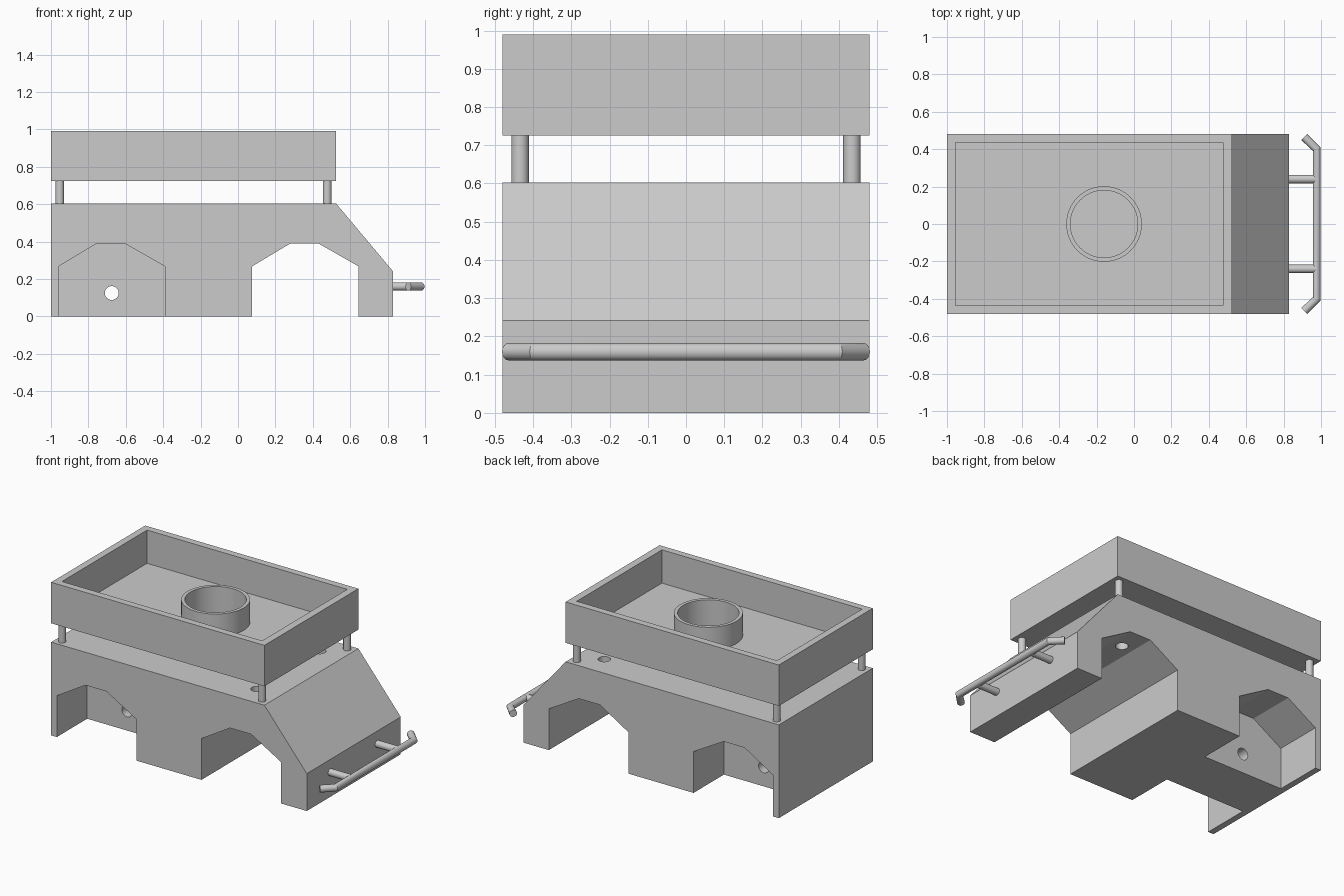
import bpy
import bmesh
import math
from mathutils import Vector

if "Cube" in bpy.data.objects:
    bpy.data.objects.remove(bpy.data.objects["Cube"], do_unlink=True)

grey = bpy.data.materials.new("plain grey")
grey.use_nodes = True
grey.diffuse_color = (0.6, 0.6, 0.6, 1)
grey.node_tree.nodes["Principled BSDF"].inputs["Base Color"].default_value = (0.6, 0.6, 0.6, 1)

HALF = 0.48  # half width of the body and tray


def finish(name, bm):
    bmesh.ops.recalc_face_normals(bm, faces=bm.faces)
    mesh = bpy.data.meshes.new(name)
    bm.to_mesh(mesh)
    bm.free()
    mesh.materials.append(grey)
    obj = bpy.data.objects.new(name, mesh)
    bpy.context.collection.objects.link(obj)
    return obj


def extrude_profile(name, points, y0, y1):
    """Extrude an (x, z) outline along y."""
    bm = bmesh.new()
    face = bm.faces.new([bm.verts.new((x, y0, z)) for x, z in points])
    new = bmesh.ops.extrude_face_region(bm, geom=[face])["geom"]
    verts = [v for v in new if isinstance(v, bmesh.types.BMVert)]
    bmesh.ops.translate(bm, verts=verts, vec=(0, y1 - y0, 0))
    return finish(name, bm)


def box(name, x0, x1, half_y, z0, z1):
    return extrude_profile(name, [(x0, z0), (x1, z0), (x1, z1), (x0, z1)], -half_y, half_y)


def rod(name, start, end, radius, sides=32):
    start, end = Vector(start), Vector(end)
    axis = end - start
    bm = bmesh.new()
    bmesh.ops.create_cone(bm, cap_ends=True, segments=sides, radius1=radius,
                          radius2=radius, depth=axis.length)
    bm.transform(axis.to_track_quat("Z", "Y").to_matrix().to_4x4())
    bmesh.ops.translate(bm, verts=bm.verts, vec=(start + end) / 2)
    return finish(name, bm)


def combine(obj, other, operation="DIFFERENCE"):
    other.hide_render = True
    mod = obj.modifiers.new(other.name, "BOOLEAN")
    mod.operation, mod.object, mod.solver = operation, other, "EXACT"
    bpy.context.view_layer.objects.active = obj
    bpy.ops.object.modifier_apply(modifier=mod.name)
    bpy.data.objects.remove(other, do_unlink=True)


def arch(x, bottom=0.0):
    """Outline of a wheel arch starting at x."""
    return [(x, bottom), (x, 0.267), (x + 0.205, 0.39), (x + 0.355, 0.39),
            (x + 0.57, 0.267), (x + 0.57, bottom)]


# Body with the open front arch
body = extrude_profile("body", [(-1, 0)] + arch(0.075) + [
    (0.828, 0), (0.828, 0.242), (0.525, 0.603), (-1, 0.603)], -HALF, HALF)

# Rear wheel pockets, axle hole and front mounting holes
for side in (-1, 1):
    y0, y1 = sorted((side * 0.17, side * 0.6))
    combine(body, extrude_profile("pocket_cutter", arch(-0.96, -0.1), y0, y1))
    combine(body, rod("mount_hole_cutter", (0.36, side * 0.32, 0.3),
                      (0.36, side * 0.32, 0.7), 0.037))
combine(body, rod("axle_hole_cutter", (-0.675, -0.4, 0.125), (-0.675, 0.4, 0.125), 0.037))

# Open tray with a round collar
tray = box("tray", -1, 0.525, HALF, 0.725, 0.99)
combine(tray, box("tray_cutter", -0.955, 0.477, HALF - 0.045, 0.775, 1.1))
combine(tray, rod("collar", (-0.16, 0, 0.75), (-0.16, 0, 0.92), 0.202, 64), "UNION")
combine(tray, rod("collar_cutter", (-0.16, 0, 0.6), (-0.16, 0, 1.1), 0.18, 64))

# Corner posts between body and tray
parts = [body, tray]
for end, x in (("rear", -0.953), ("front", 0.477)):
    for side, y in (("right", -0.434), ("left", 0.434)):
        parts.append(rod(f"{end}_{side}_post", (x, y, 0.59), (x, y, 0.735), 0.023))

# Bumper bar with angled tips, bevelled curve turned into a mesh
curve = bpy.data.curves.new("bumper_bar", "CURVE")
curve.dimensions = "3D"
curve.bevel_depth, curve.bevel_resolution = 0.0225, 6
curve.use_fill_caps = True
path = [(0.91, -0.465), (0.977, -0.4), (0.977, 0.4), (0.91, 0.465)]
spline = curve.splines.new("POLY")
spline.points.add(len(path) - 1)
for point, (x, y) in zip(spline.points, path):
    point.co = (x, y, 0.16, 1)
curve.materials.append(grey)
bumper = bpy.data.objects.new("bumper_bar", curve)
bpy.context.collection.objects.link(bumper)
bpy.ops.object.select_all(action="DESELECT")
bumper.select_set(True)
bpy.context.view_layer.objects.active = bumper
bpy.ops.object.convert(target="MESH")
parts.append(bpy.context.view_layer.objects.active)

# Bumper struts
for side, y in (("right", -0.24), ("left", 0.24)):
    parts.append(rod(f"bumper_{side}_strut", (0.815, y, 0.16), (0.975, y, 0.16), 0.0225))

# Smooth round surfaces, crisp edges
bpy.ops.object.select_all(action="DESELECT")
for part in parts:
    part.select_set(True)
bpy.context.view_layer.objects.active = body
bpy.ops.object.shade_smooth_by_angle(angle=math.radians(25))
